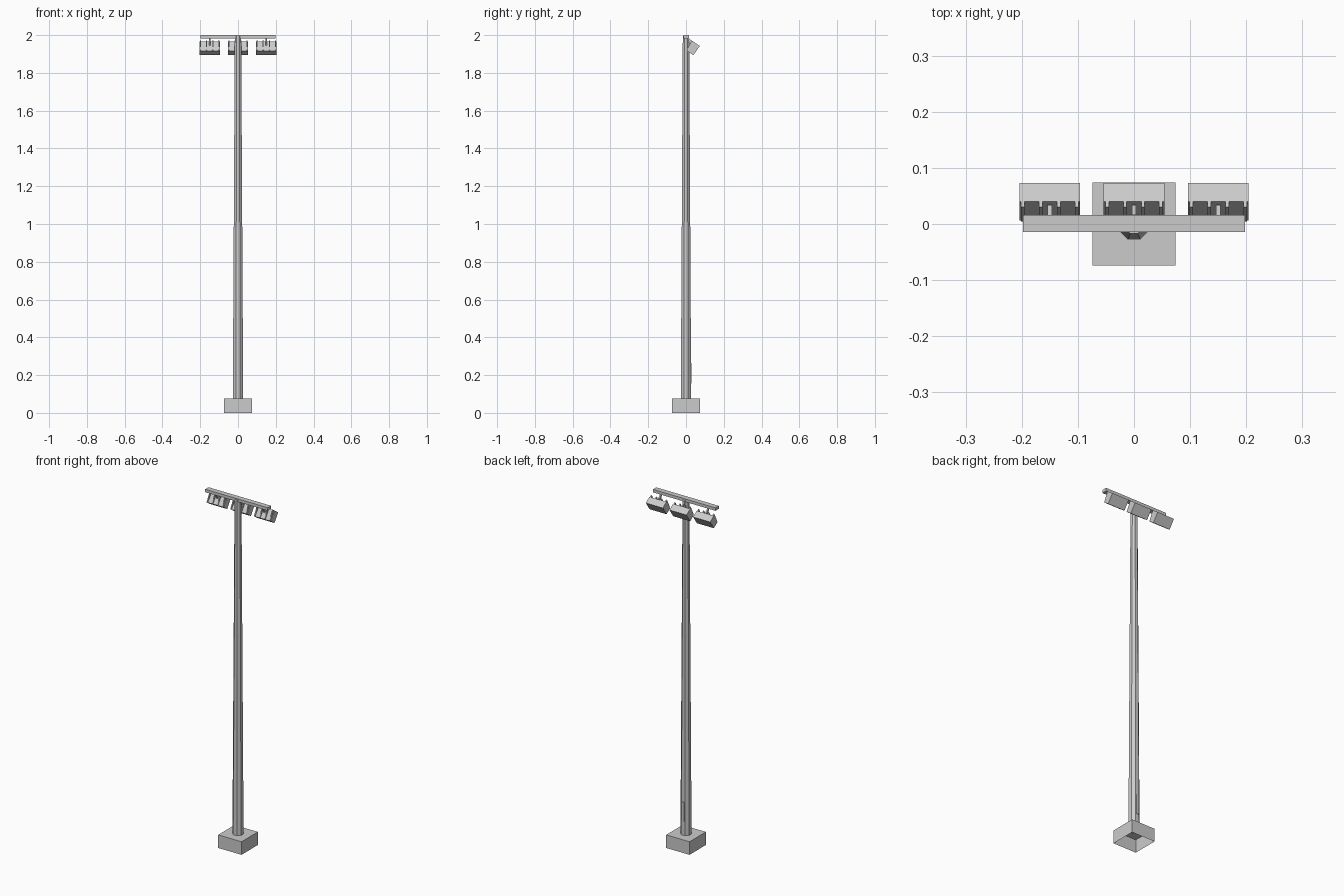
import bpy, bmesh, math
from mathutils import Vector

if "Cube" in bpy.data.objects:
    bpy.data.objects.remove(bpy.data.objects["Cube"])


def finish(name, bm):
    bmesh.ops.recalc_face_normals(bm, faces=bm.faces)
    mesh = bpy.data.meshes.new(name)
    bm.to_mesh(mesh)
    bm.free()
    ob = bpy.data.objects.new(name, mesh)
    bpy.context.collection.objects.link(ob)
    return ob


def add_prism(bm, profile, x0, x1):
    """Extrude a (y, z) profile along x."""
    a = [bm.verts.new((x0, y, z)) for y, z in profile]
    b = [bm.verts.new((x1, y, z)) for y, z in profile]
    bm.faces.new(a)
    bm.faces.new(b[::-1])
    n = len(profile)
    for i in range(n):
        j = (i + 1) % n
        bm.faces.new((a[i], b[i], b[j], a[j]))


def rect(y0, y1, z0, z1):
    return [(y0, z0), (y1, z0), (y1, z1), (y0, z1)]


# footing: block with an open underside
bm = bmesh.new()
add_prism(bm, rect(-0.074, 0.074, 0, 0.075), -0.074, 0.074)
bm.faces.ensure_lookup_table()
bottom = [f for f in bm.faces if f.calc_center_median().z < 0.001]
bmesh.ops.delete(bm, geom=bottom, context='FACES_ONLY')
mesh = bpy.data.meshes.new("footing")
bm.normal_update()
bm.to_mesh(mesh)
bm.free()
bpy.context.collection.objects.link(bpy.data.objects.new("footing", mesh))

# tapered octagonal pole, flats facing the axes
Z0, Z1, A0, A1 = 0.07, 1.995, 0.0275, 0.017
k = 1 / math.cos(math.pi / 8)
bpy.ops.mesh.primitive_cone_add(vertices=8, radius1=A0 * k, radius2=A1 * k,
                                depth=Z1 - Z0, location=(0, 0, (Z0 + Z1) / 2),
                                rotation=(0, 0, math.pi / 8))
bpy.context.object.name = "pole"

# access hatch on the rear flat
bm = bmesh.new()
add_prism(bm, rect(0.02, 0.0295, 0.155, 0.265), -0.009, 0.009)
finish("access_hatch", bm)

# crossbar
bm = bmesh.new()
add_prism(bm, rect(-0.014, 0.016, 1.983, 2.0), -0.198, 0.198)
finish("crossbar", bm)

# floodlights, pitched downwards toward +y
tilt = math.radians(35)
fwd = Vector((math.cos(tilt), -math.sin(tilt)))
down = Vector((-math.sin(tilt), -math.cos(tilt)))
top = Vector((0.040, 1.965))
depth, height = 0.040, 0.059
housing = [top, top + fwd * depth, top + fwd * depth + down * height, top + down * height]
fin = [top + fwd * 0.002, top - fwd * 0.012, top - fwd * 0.004 + down * height * 0.95,
       top + fwd * 0.002 + down * height * 0.95]
arm = [(0.006, 1.986), (0.014, 1.986), (0.034, 1.965), (0.034, 1.945), (0.024, 1.945)]

for side, cx in (("left", -0.15), ("middle", 0.0), ("right", 0.15)):
    bm = bmesh.new()
    add_prism(bm, housing, cx - 0.054, cx + 0.054)
    finish(side + "_lamp_housing", bm)
    # cooling fins on the back
    bm = bmesh.new()
    for i in range(4):
        fx = cx + (i - 1.5) * 0.032
        add_prism(bm, fin, fx - 0.003, fx + 0.003)
    finish(side + "_lamp_fins", bm)
    # hanging bracket
    bm = bmesh.new()
    add_prism(bm, arm, cx - 0.004, cx + 0.004)
    finish(side + "_lamp_bracket", bm)
